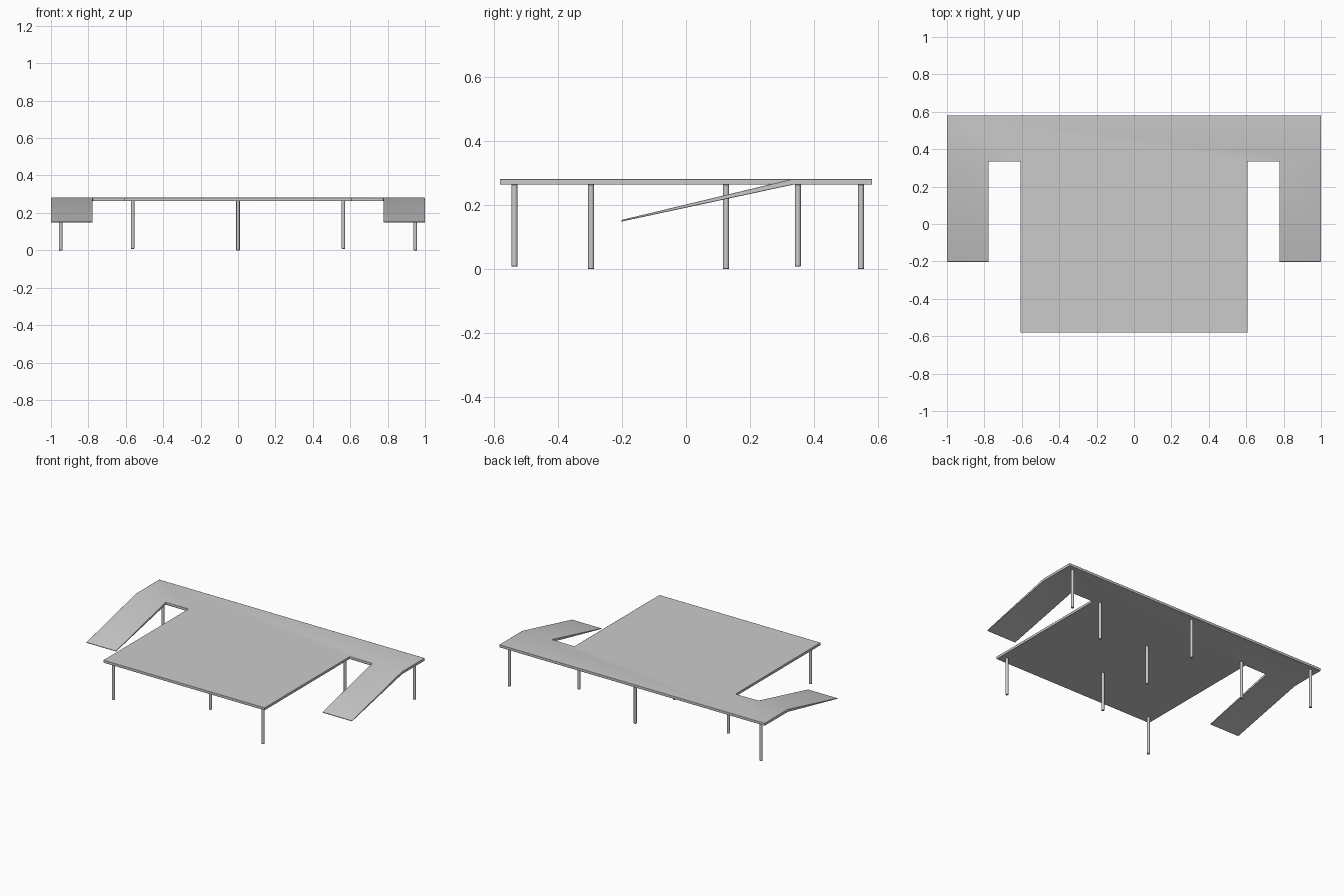
import bpy, bmesh

if "Cube" in bpy.data.objects:
    bpy.data.objects.remove(bpy.data.objects["Cube"])

TOP, BOT = 0.281, 0.263


def finish(obj, bevel, segments=2):
    bpy.context.view_layer.objects.active = obj
    bpy.ops.object.select_all(action='DESELECT')
    obj.select_set(True)
    bpy.ops.object.shade_smooth_by_angle(angle=0.6)
    mod = obj.modifiers.new("soft_edges", 'BEVEL')
    mod.width = bevel
    mod.segments = segments
    mod.limit_method = 'ANGLE'
    mod.angle_limit = 0.7


# Deck outline, right half (x, y, top z, bottom z); the left half is its mirror
half = [(0.607, -0.581, TOP, BOT), (0.607, 0.333, TOP, BOT),
        (0.777, 0.333, TOP, BOT), (0.777, -0.202, 0.153, 0.148),
        (1.0, -0.202, 0.153, 0.148), (1.0, 0.333, TOP, BOT),
        (1.0, 0.581, TOP, BOT)]
ring = half + [(-x, y, t, b) for x, y, t, b in reversed(half)]
n = len(ring)

bm = bmesh.new()
upper = [bm.verts.new((x, y, t)) for x, y, t, b in ring]
lower = [bm.verts.new((x, y, b)) for x, y, t, b in ring]

# Flat platform and the two sloping ramps, on both sides of the slab
for patch in ((0, 1, 2, 5, 6, 7, 8, 11, 12, 13), (2, 3, 4, 5), (8, 9, 10, 11)):
    bm.faces.new([upper[i] for i in patch])
    bm.faces.new([lower[i] for i in reversed(patch)])

# Slab rim
for i in range(n):
    j = (i + 1) % n
    bm.faces.new((upper[i], lower[i], lower[j], upper[j]))
bmesh.ops.recalc_face_normals(bm, faces=bm.faces)
mesh = bpy.data.meshes.new("deck_with_ramps")
bm.to_mesh(mesh)
bm.free()
deck = bpy.data.objects.new("deck_with_ramps", mesh)
bpy.context.collection.objects.link(deck)
finish(deck, 0.002)


def leg(name, x, y, z0, z1):
    bpy.ops.mesh.primitive_cylinder_add(vertices=16, radius=0.0095, depth=z1 - z0,
                                        location=(x, y, (z0 + z1) / 2))
    obj = bpy.context.object
    obj.name = name
    finish(obj, 0.002)


# Side legs
for side, s in (("left", -1), ("right", 1)):
    leg(f"front_leg_{side}", s * 0.563, -0.535, 0.008, 0.264)
    leg(f"inner_leg_{side}", s * 0.563, 0.349, 0.008, 0.264)
    leg(f"back_leg_{side}", s * 0.948, 0.546, 0.0, 0.264)

# Centre row of legs
for i, y in enumerate((-0.296, 0.125, 0.546)):
    leg(f"centre_leg_{i + 1}", 0, y, 0.0, 0.264)
